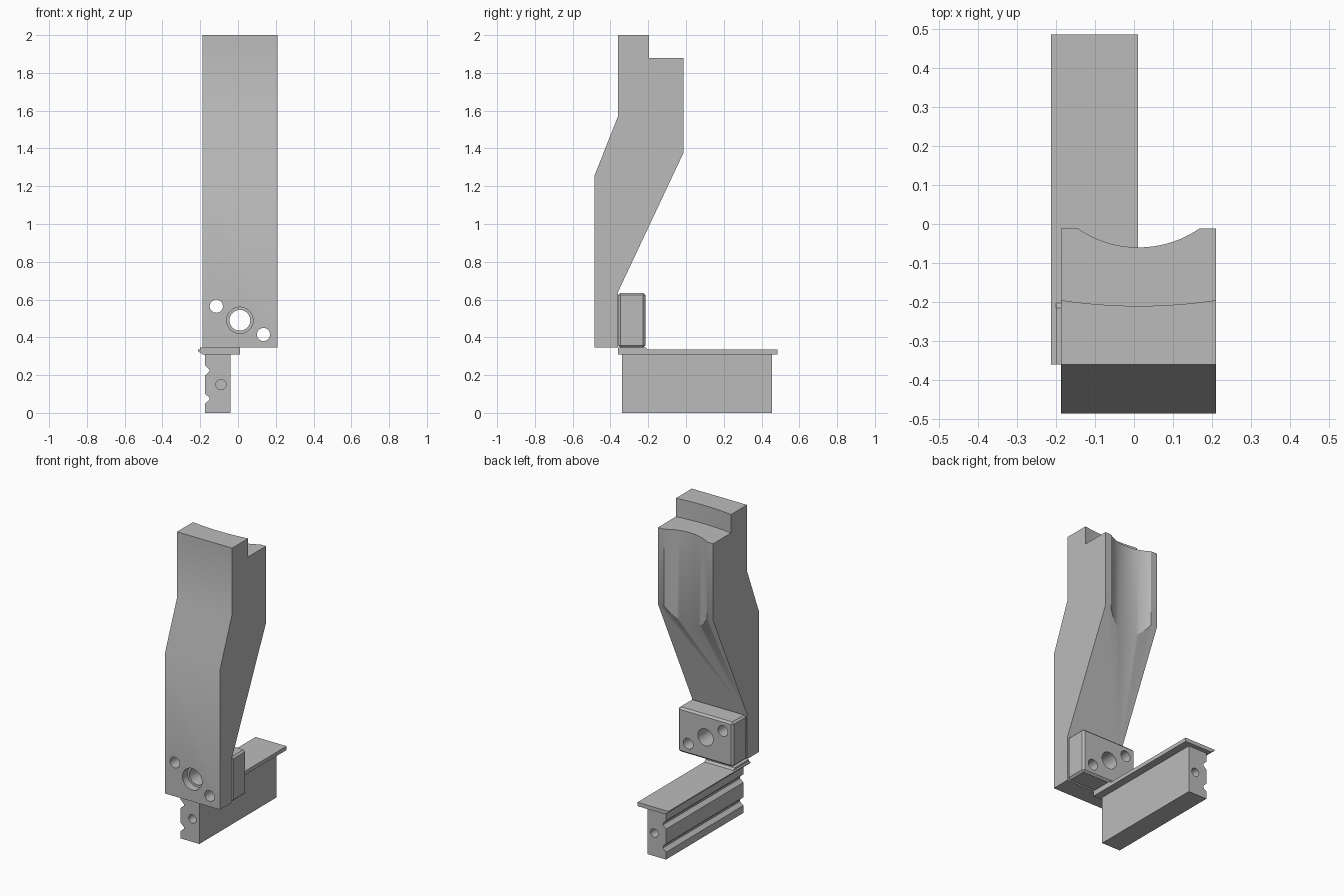
import bpy, bmesh
from math import pi
from mathutils import Matrix, Vector

cube = bpy.data.objects.get("Cube")
if cube:
    bpy.data.objects.remove(cube)

grey = bpy.data.materials.new("plain grey")
grey.use_nodes = True
colour = (0.5, 0.5, 0.5, 1)
grey.diffuse_color = colour
grey.node_tree.nodes["Principled BSDF"].inputs["Base Color"].default_value = colour


def make(name, bm):
    bmesh.ops.recalc_face_normals(bm, faces=bm.faces)
    mesh = bpy.data.meshes.new(name)
    bm.to_mesh(mesh)
    bm.free()
    mesh.materials.append(grey)
    obj = bpy.data.objects.new(name, mesh)
    bpy.context.collection.objects.link(obj)
    return obj


def extrude(name, points, axis, start, end):
    """Extrude a profile: (y, z) points along x, or (x, z) points along y."""
    bm = bmesh.new()
    place = (lambda p: (start, p[0], p[1])) if axis == "x" else (lambda p: (p[0], start, p[1]))
    face = bm.faces.new([bm.verts.new(place(p)) for p in points])
    new = bmesh.ops.extrude_face_region(bm, geom=[face])["geom"]
    step = Vector((end - start, 0, 0) if axis == "x" else (0, end - start, 0))
    bmesh.ops.translate(bm, vec=step, verts=[v for v in new if isinstance(v, bmesh.types.BMVert)])
    return make(name, bm)


def cylinder(centre, radius, depth, axis="y", sides=32):
    bm = bmesh.new()
    bmesh.ops.create_cone(bm, cap_ends=True, segments=sides,
                          radius1=radius, radius2=radius, depth=depth)
    turn = Matrix.Rotation(pi / 2, 4, "X") if axis == "y" else Matrix()
    bmesh.ops.transform(bm, matrix=Matrix.Translation(centre) @ turn, verts=bm.verts)
    obj = make("cutter", bm)
    obj.hide_render = True
    return obj


def apply(obj, mod):
    bpy.context.view_layer.objects.active = obj
    bpy.ops.object.modifier_apply(modifier=mod.name)


def cut(obj, cutter):
    mod = obj.modifiers.new("cut", "BOOLEAN")
    mod.operation, mod.solver, mod.object = "DIFFERENCE", "EXACT", cutter
    apply(obj, mod)
    bpy.data.objects.remove(cutter)


def smooth(obj):
    bpy.ops.object.select_all(action="DESELECT")
    obj.select_set(True)
    bpy.context.view_layer.objects.active = obj
    bpy.ops.object.shade_smooth_by_angle(angle=pi / 6)


LEFT, RIGHT, MID = 0.21, -0.187, 0.012
JOINT = -0.36

# Cranked post
post = extrude("post", [(-0.485, 0.345), (-0.485, 1.255), (JOINT, 1.57), (JOINT, 2),
                        (-0.012, 2), (-0.012, 1.38), (JOINT, 0.64), (JOINT, 0.345)],
               "x", RIGHT, LEFT)
# Concave back and curved top step
cut(post, cylinder((MID, 0.214, 1.3), 0.274, 2, "z", 96))
cut(post, cylinder((MID, 1.13, 2.08), 1.34, 0.4, "z", 256))

# Mounting block with chamfered edges
block = extrude("mounting_block", [(JOINT, 0.345), (JOINT, 0.635), (-0.215, 0.635),
                                   (-0.215, 0.345)], "x", RIGHT, LEFT)
bevel = block.modifiers.new("chamfer", "BEVEL")
bevel.width, bevel.segments = 0.012, 1
apply(block, bevel)

# Diagonal row of bolt holes through post and block
for part in (post, block):
    for x, z, r in ((-0.115, 0.565, 0.035), (0.01, 0.49, 0.055), (0.135, 0.415, 0.035)):
        cut(part, cylinder((x, -0.35, z), r, 0.6))
cut(post, cylinder((0.01, -0.485, 0.49), 0.07, 0.1))

# Flange with one chamfered edge, and the neck under the block
flange = extrude("flange", [(-0.213, 0.335), (-0.213, 0.328), (-0.187, 0.31),
                            (0.01, 0.31), (0.01, 0.335)], "y", JOINT, 0.485)
neck = extrude("neck", [(JOINT, 0.335), (JOINT, 0.347), (-0.215, 0.347), (-0.203, 0.335)],
               "x", -0.2, 0.01)

# Rail with two V grooves along its right side
rail_profile = [(-0.04, 0.31), (-0.04, 0), (-0.175, 0)]
for z in (0.075, 0.225):
    rail_profile += [(-0.175, z - 0.027), (-0.152, z - 0.006),
                     (-0.152, z + 0.006), (-0.175, z + 0.027)]
rail_profile.append((-0.175, 0.31))
rail = extrude("rail", rail_profile, "y", -0.34, 0.455)
for y in (-0.34, 0.455):
    cut(rail, cylinder((-0.09, y, 0.15), 0.027, 0.2))

for part in (post, block, rail):
    smooth(part)

# Keep the lower bend of the post crisp
mesh = post.data
sharp = mesh.attributes.get("sharp_edge") or mesh.attributes.new("sharp_edge", "BOOLEAN", "EDGE")
for edge in mesh.edges:
    if all(abs(mesh.vertices[i].co.z - 1.255) < 0.001 for i in edge.vertices):
        sharp.data[edge.index].value = True
